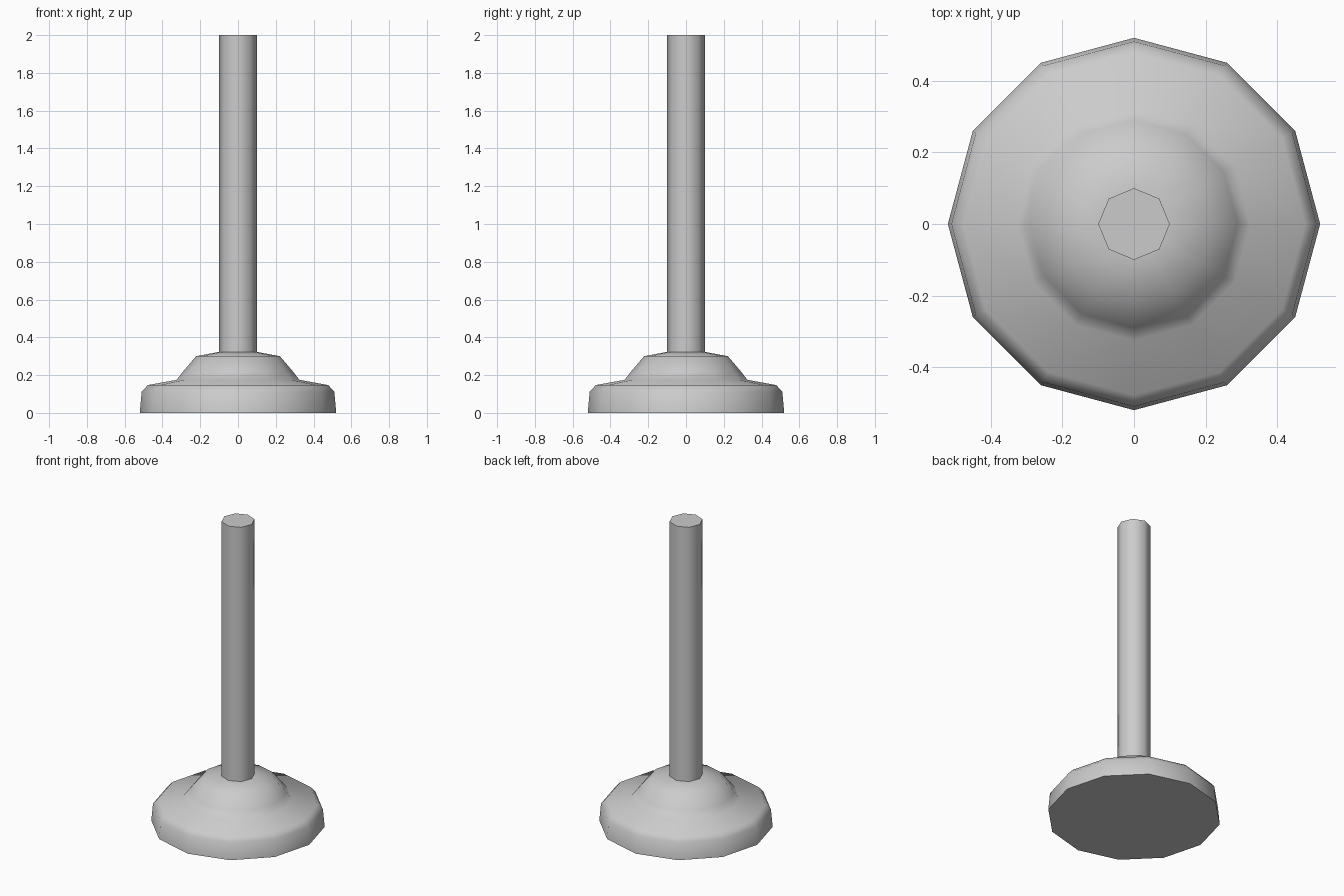
import bpy, bmesh
from math import cos, sin, pi, radians

if "Cube" in bpy.data.objects:
    bpy.data.objects.remove(bpy.data.objects["Cube"])


def lathe(name, profile, sides):
    """Closed turned solid from (radius, height) points, bottom to top."""
    bm = bmesh.new()
    rings = [[bm.verts.new((r * cos(2 * pi * i / sides), r * sin(2 * pi * i / sides), z))
              for i in range(sides)] for r, z in profile]
    for low, high in zip(rings, rings[1:]):
        for i in range(sides):
            j = (i + 1) % sides
            bm.faces.new((low[i], low[j], high[j], high[i]))
    bm.faces.new(rings[0][::-1])
    bm.faces.new(rings[-1])
    mesh = bpy.data.meshes.new(name)
    bm.to_mesh(mesh)
    bm.free()
    obj = bpy.data.objects.new(name, mesh)
    bpy.context.collection.objects.link(obj)
    bpy.ops.object.select_all(action='DESELECT')
    obj.select_set(True)
    bpy.context.view_layer.objects.active = obj
    bpy.ops.object.shade_smooth_by_angle(angle=radians(60))
    return obj


# Twelve-sided foot with a rounded rim and raised dome
lathe("base", [(0.52, 0), (0.51, 0.112), (0.478, 0.147), (0.325, 0.175),
               (0.29, 0.22), (0.222, 0.30), (0.10, 0.323)], 12)

# Eight-sided upright, seated slightly into the dome
lathe("pole", [(0.10, 0.30), (0.10, 2.0)], 8)
